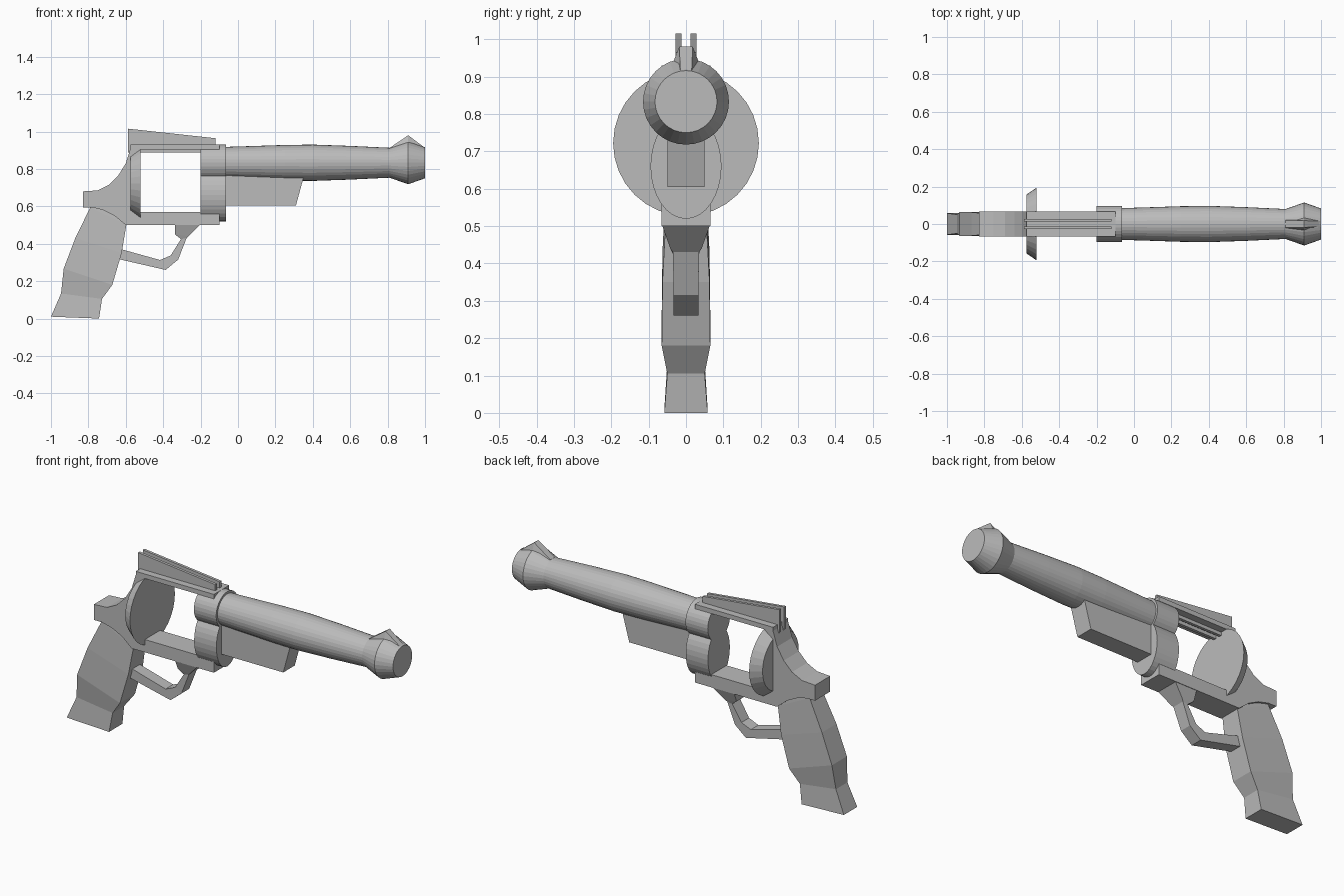
import bpy, bmesh
from math import sin, cos, pi

cube = bpy.data.objects.get("Cube")
if cube:
    bpy.data.objects.remove(cube, do_unlink=True)

steel = bpy.data.materials.new("plain_grey")
steel.use_nodes = True
GREY = (0.5, 0.5, 0.5, 1)
steel.diffuse_color = GREY
steel.node_tree.nodes["Principled BSDF"].inputs["Base Color"].default_value = GREY


def loft(name, rings):
    """Skin a list of equal-length closed rings and cap both ends."""
    bm = bmesh.new()
    rows = [[bm.verts.new(p) for p in ring] for ring in rings]
    n = len(rows[0])
    for a, b in zip(rows, rows[1:]):
        for i in range(n):
            j = (i + 1) % n
            bm.faces.new((a[i], a[j], b[j], b[i]))
    bm.faces.new(rows[0][::-1])
    bm.faces.new(rows[-1])
    bmesh.ops.recalc_face_normals(bm, faces=bm.faces)
    mesh = bpy.data.meshes.new(name)
    bm.to_mesh(mesh)
    bm.free()
    mesh.materials.append(steel)
    obj = bpy.data.objects.new(name, mesh)
    bpy.context.collection.objects.link(obj)
    return obj


def plate(name, outline, half, y=0):
    """Side outline in x, z extruded across y."""
    return loft(name, [[(x, y + s * half, z) for x, z in outline] for s in (-1, 1)])


def lathe(name, profile, z, tall=1, sides=32):
    """Turn (x, radius) stations about a lengthwise axis at height z."""
    turn = [2 * pi * i / sides for i in range(sides)]
    return loft(name, [[(x, r * cos(t), z + tall * r * sin(t)) for t in turn]
                       for x, r in profile])


# Barrel with flared muzzle, and the housing it sits in
AXIS = 0.833
lathe("barrel", [(-0.19, 0.084), (-0.06, 0.085), (0.1, 0.09), (0.25, 0.095), (0.4, 0.097),
                 (0.6, 0.09), (0.81, 0.08), (0.91, 0.115), (1, 0.083)], AXIS)
lathe("barrel_collar", [(-0.2, 0.097), (-0.065, 0.097)], AXIS)
lathe("lower_collar", [(-0.2, 0.095), (-0.065, 0.095)], 0.66, tall=1.48)
plate("barrel_lug", [(-0.15, 0.605), (0.31, 0.605), (0.355, 0.77), (0.34, 0.8), (-0.15, 0.8)], 0.05)

# Front sight: tapered ridge over the muzzle
loft("front_sight", [[(x, -b, low), (x, b, low), (x, t, top), (x, -t, top)]
                     for x, t, top, b, low in [(0.81, 0.02, 0.912, 0.03, 0.85),
                                               (0.91, 0.018, 0.98, 0.05, 0.9),
                                               (0.998, 0.015, 0.914, 0.02, 0.86)]])

# Frame: rear hump, back column and bottom bar
plate("frame", [(-0.1, 0.5), (-0.1, 0.57), (-0.525, 0.57), (-0.525, 0.91), (-0.575, 0.91),
                (-0.6, 0.83), (-0.64, 0.765), (-0.69, 0.715), (-0.75, 0.685), (-0.83, 0.68),
                (-0.83, 0.595), (-0.78, 0.595), (-0.72, 0.58), (-0.66, 0.55), (-0.6, 0.5)], 0.066)
plate("top_strap", [(-0.575, 0.905), (-0.1, 0.905), (-0.1, 0.93), (-0.575, 0.93)], 0.066)
lathe("recoil_shield", [(-0.575, 0.157), (-0.52, 0.195)], 0.722)

# Twin sight rails
for side, y in (("right", -0.02), ("left", 0.02)):
    plate(side + "_sight_rail", [(-0.587, 0.887), (-0.12, 0.887), (-0.12, 0.964),
                                 (-0.587, 1.015)], 0.0075, y)

# Trigger guard: widens where it joins the frame
guard = [((-0.64, 0.375), (-0.64, 0.318), 0.033), ((-0.417, 0.313), (-0.387, 0.26), 0.033),
         ((-0.36, 0.337), (-0.32, 0.315), 0.033), ((-0.305, 0.425), (-0.275, 0.43), 0.035),
         ((-0.337, 0.45), (-0.265, 0.44), 0.042), ((-0.337, 0.505), (-0.2, 0.505), 0.065)]
# Grip: slanted sections from the butt up to the frame
grip = [((-1, 0.01), (-0.743, 0), 0.058), ((-0.946, 0.134), (-0.727, 0.105), 0.05),
        ((-0.932, 0.267), (-0.672, 0.18), 0.065), ((-0.87, 0.43), (-0.622, 0.35), 0.063),
        ((-0.79, 0.594), (-0.597, 0.5), 0.055), ((-0.76, 0.63), (-0.6, 0.56), 0.05)]
for name, sections in (("trigger_guard", guard), ("grip", grip)):
    loft(name, [[(a[0], -h, a[1]), (b[0], -h, b[1]), (b[0], h, b[1]), (a[0], h, a[1])]
                for a, b, h in sections])
